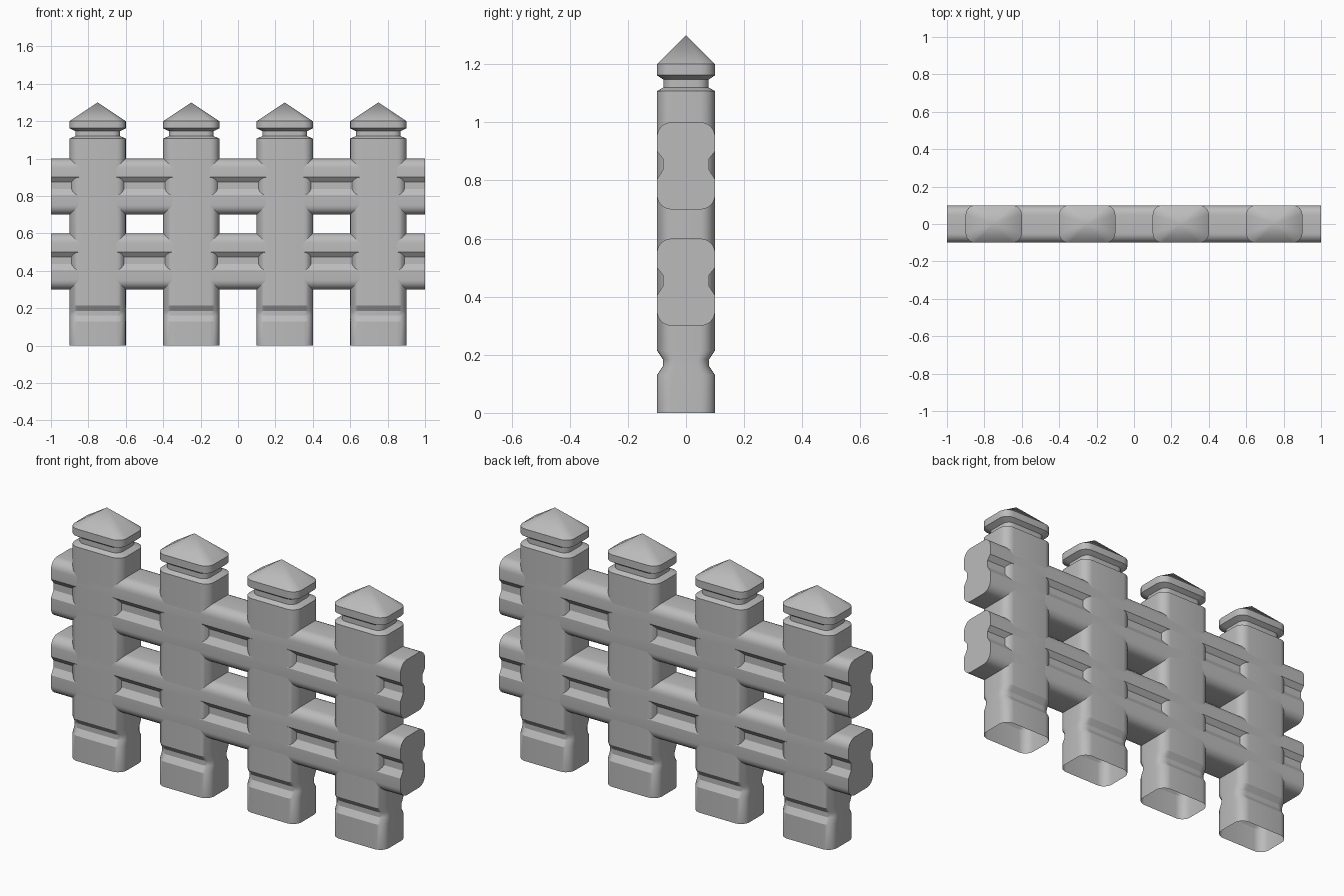
import bpy, bmesh, math

cube = bpy.data.objects.get("Cube")
if cube:
    bpy.data.objects.remove(cube, do_unlink=True)

grey = bpy.data.materials.new("plain grey")
grey.use_nodes = True
colour = (0.5, 0.5, 0.5, 1)
grey.diffuse_color = colour
grey.node_tree.nodes["Principled BSDF"].inputs["Base Color"].default_value = colour

HALF_DEPTH, RADIUS, STEPS = 0.1, 0.05, 6


def arc(cx, cy, start, end):
    """Points along a rounded corner, angles in degrees."""
    pts = []
    for i in range(STEPS + 1):
        a = math.radians(start + (end - start) * i / STEPS)
        pts.append((cx + RADIUS * math.cos(a), cy + RADIUS * math.sin(a)))
    return pts


def bridge(bm, rings):
    """Skin consecutive closed rings with quads."""
    for low, high in zip(rings, rings[1:]):
        for i in range(len(low)):
            j = (i + 1) % len(low)
            bm.faces.new((low[i], low[j], high[j], high[i]))


def finish(name, bm):
    bmesh.ops.recalc_face_normals(bm, faces=bm.faces)
    mesh = bpy.data.meshes.new(name)
    bm.to_mesh(mesh)
    bm.free()
    mesh.materials.append(grey)
    obj = bpy.data.objects.new(name, mesh)
    bpy.context.collection.objects.link(obj)
    bpy.ops.object.select_all(action="DESELECT")
    obj.select_set(True)
    bpy.context.view_layer.objects.active = obj
    bpy.ops.object.shade_smooth_by_angle(angle=math.radians(30))
    return obj


def make_post(name, x):
    # Rounded rectangle section
    cx, cy = 0.15 - RADIUS, HALF_DEPTH - RADIUS
    section = (arc(cx, cy, 0, 90) + arc(-cx, cy, 90, 180)
               + arc(-cx, -cy, 180, 270) + arc(cx, -cy, 270, 360))
    # Height, width scale, depth scale: foot groove, shoulder, neck and cap rim
    profile = [(0, 1, 1), (0.13, 1, 1), (0.16, 1, 0.8), (0.185, 1, 0.8), (0.215, 1, 1),
               (1.107, 1, 1), (1.12, 0.8, 0.78), (1.147, 0.8, 0.78),
               (1.162, 1, 1), (1.2, 1, 1)]
    bm = bmesh.new()
    rings = [[bm.verts.new((px * sx, py * sy, z)) for px, py in section]
             for z, sx, sy in profile]
    bridge(bm, rings)
    # Pointed top; the foot stays open
    tip = bm.verts.new((0, 0, 1.3))
    rim = rings[-1]
    for i in range(len(rim)):
        bm.faces.new((rim[i], rim[(i + 1) % len(rim)], tip))
    finish(name, bm).location.x = x


def make_rail(name, bottom):
    # One side of the section with its long groove, then its mirror image
    inner = HALF_DEPTH - RADIUS
    groove = [(0.1, 0.2), (0.079, 0.174), (0.079, 0.137), (0.1, 0.104)]
    side = arc(inner, 0.3 - RADIUS, 90, 0) + groove + arc(inner, RADIUS, 0, -90)
    section = side + [(-y, z) for y, z in reversed(side)]
    bm = bmesh.new()
    rings = [[bm.verts.new((x, y, z)) for y, z in section] for x in (-1, 1)]
    bridge(bm, rings)
    for ring in rings:
        bm.faces.new(ring)
    finish(name, bm).location.z = bottom


for number in range(4):
    make_post(f"fence_post_{number + 1}", -0.75 + 0.5 * number)
make_rail("lower_rail", 0.3)
make_rail("upper_rail", 0.7)
